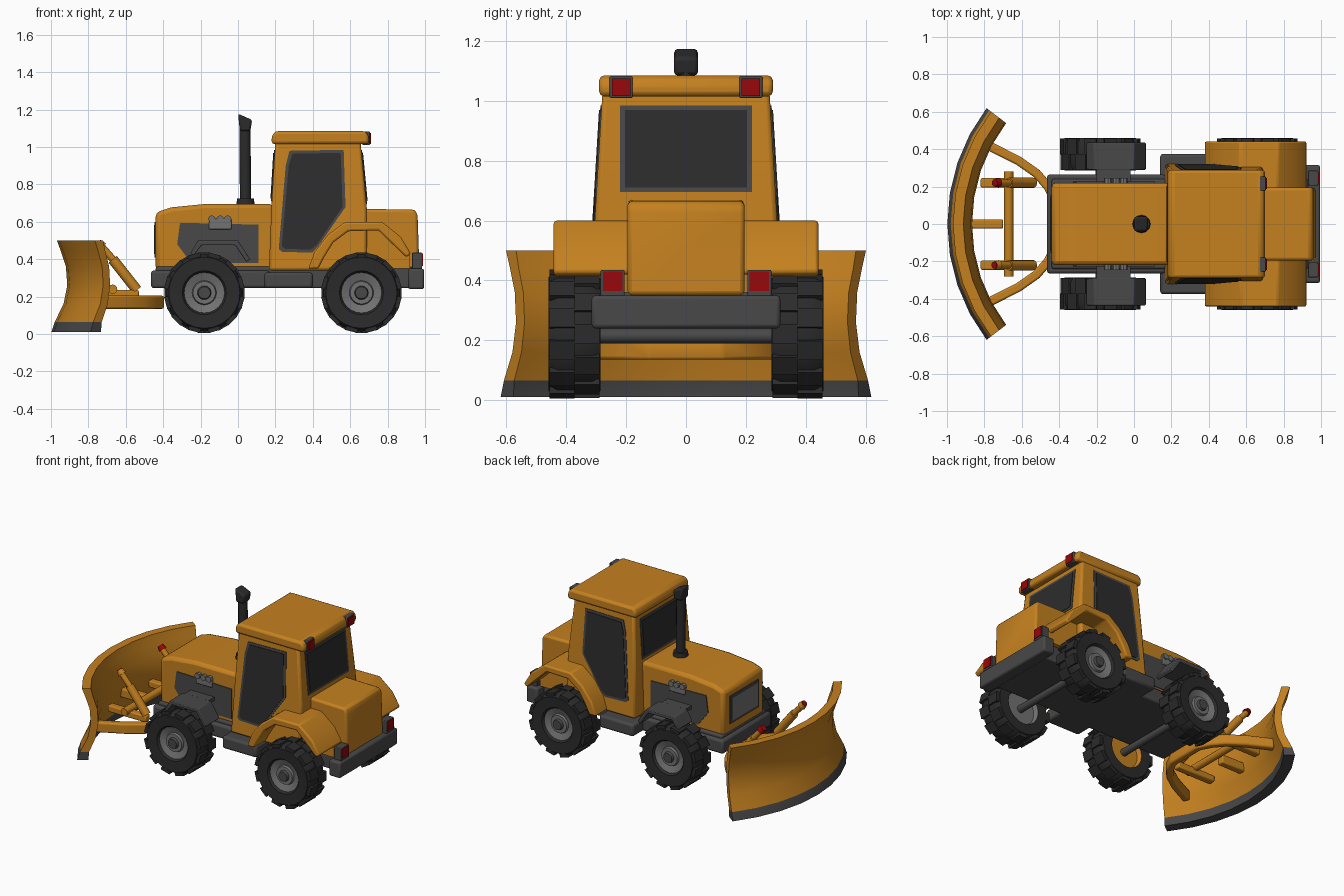
import bpy, bmesh, math
from mathutils import Vector, Matrix

if "Cube" in bpy.data.objects:
    bpy.data.objects.remove(bpy.data.objects["Cube"])


def material(name, r, g, b):
    m = bpy.data.materials.new(name)
    m.diffuse_color = (r, g, b, 1)
    m.use_nodes = True
    m.node_tree.nodes["Principled BSDF"].inputs["Base Color"].default_value = m.diffuse_color
    return m


ORANGE = material("orange paint", 0.56, 0.22, 0.014)
RUBBER = material("black rubber", 0.024, 0.024, 0.025)
GLASS = material("dark glass", 0.026, 0.026, 0.027)
STEEL = material("dark steel", 0.065, 0.065, 0.066)
GREY = material("hub grey", 0.17, 0.17, 0.17)
RED = material("red lamp", 0.32, 0.002, 0.003)


def finish(name, bm, mats, bevel=0, segments=2):
    bmesh.ops.recalc_face_normals(bm, faces=bm.faces)
    me = bpy.data.meshes.new(name)
    bm.to_mesh(me)
    bm.free()
    for m in mats if isinstance(mats, list) else [mats]:
        me.materials.append(m)
    ob = bpy.data.objects.new(name, me)
    bpy.context.collection.objects.link(ob)
    if bevel:
        mod = ob.modifiers.new("bevel", 'BEVEL')
        mod.width, mod.segments = bevel, segments
        mod.limit_method, mod.angle_limit = 'ANGLE', math.radians(25)
    return ob


def prism(name, pts, y0, y1, mat, bevel=0, lean=0):
    """Side profile in x, z extruded along y; lean narrows it with height."""
    bm = bmesh.new()
    rings = [[bm.verts.new((x, y - math.copysign(lean * z, y), z)) for x, z in pts] for y in (y0, y1)]
    n = len(pts)
    bm.faces.new(rings[0])
    bm.faces.new(rings[1])
    for i in range(n):
        j = (i + 1) % n
        bm.faces.new((rings[0][i], rings[0][j], rings[1][j], rings[1][i]))
    return finish(name, bm, mat, bevel)


def box(name, x0, x1, y0, y1, z0, z1, mat, bevel=0):
    return prism(name, [(x0, z0), (x1, z0), (x1, z1), (x0, z1)], y0, y1, mat, bevel)


def rod(name, a, b, r, mat, r2=None, sides=12):
    a, b = Vector(a), Vector(b)
    d = b - a
    bm = bmesh.new()
    mtx = Matrix.Translation((a + b) / 2) @ d.to_track_quat('Z', 'Y').to_matrix().to_4x4()
    bmesh.ops.create_cone(bm, cap_ends=True, segments=sides, radius1=r,
                          radius2=r if r2 is None else r2, depth=d.length, matrix=mtx)
    return finish(name, bm, mat)


def wheel(name, cx, cz, side, inner):
    y_in, y_out = 0.285, 0.46
    # revolved section: (radius, y, material of the band that follows)
    sec = [(0, y_in + .03, inner), (.11, y_in + .03, inner), (.12, y_in, 0), (.19, y_in, 0),
           (.207, y_in + .03, 0), (.207, y_out - .03, 0), (.19, y_out, 0), (.118, y_out - .005, 0),
           (.108, y_out - .02, 1), (.065, y_out - .035, 1), (.06, y_out - .02, 1),
           (.037, y_out - .02, 2), (.032, y_out - .002, 2), (0, y_out - .002, 2)]
    bm = bmesh.new()
    n = 24
    rings = []
    for r, y, _ in sec:
        angles = [2 * math.pi * k / n for k in range(n)] if r else [0]
        rings.append([bm.verts.new((cx + r * math.cos(t), side * y, cz + r * math.sin(t))) for t in angles])
    for (a, b), s in zip(zip(rings, rings[1:]), sec):
        for k in range(n):
            j = (k + 1) % n
            quad = [a[k % len(a)], a[j % len(a)], b[j % len(b)], b[k % len(b)]]
            f = bm.faces.new(list(dict.fromkeys(quad)))
            f.material_index = s[2]
    # staggered tread lugs
    for row in (0, 1):
        y = side * (y_in + .046 + row * .083)
        for k in range(12):
            t = Matrix.Rotation(2 * math.pi * (k + row / 2) / 12, 4, 'Y')
            m = Matrix.Translation((cx, y, cz)) @ t @ Matrix.Translation((0, 0, .203)) @ Matrix.Diagonal((.066, .084, .022, 1))
            bmesh.ops.create_cube(bm, size=1, matrix=m)
    finish(name, bm, [RUBBER, GREY, STEEL, ORANGE])


# Chassis, steps, bumper and axles
box("chassis", -.44, .93, -.24, .24, .245, .36, STEEL, .01)
box("front_frame", -.465, .17, -.265, .265, .245, .34, STEEL, .015)
box("side_steps", .14, .4, -.375, .375, .245, .33, STEEL, .015)
box("rear_bumper", .91, .995, -.315, .315, .24, .35, STEEL, .012)
for n, x in (("front", -.18), ("rear", .66)):
    rod(n + "_axle", (x, -.34, .215), (x, .34, .215), .025, STEEL)

# Hood with engine bay and nose grille
prism("hood", [(-.44, .34), (.19, .34), (.19, .695), (-.18, .695), (-.36, .677), (-.44, .65)], -.22, .22, ORANGE, .022)
box("grille_frame", -.446, -.43, -.155, .155, .41, .6, STEEL)
box("grille", -.449, -.43, -.138, .138, .427, .583, GREY)

# Cab, its roof and the rear engine cover
cab = [(.165, .34), (.69, .34), (.69, .66), (.655, 1.03), (.2, 1.03), (.18, .7)]
prism("cab", cab, -.341, .341, ORANGE, .015, lean=.06)
prism("roof", [(.18, 1.015), (.7, 1.015), (.7, 1.06), (.68, 1.085), (.2, 1.085), (.18, 1.06)], -.29, .29, ORANGE, .018)
prism("rear_cover", [(.62, .35), (.97, .35), (.96, .64), (.945, .665), (.62, .67)], -.195, .195, ORANGE, .018)


# Cab windows: a frame plate and a slightly proud pane
def rear_x(z): return .69 - .095 * (z - .66)
def front_x(z): return .18 + .0606 * (z - .7)


for part, mat, inset, proud in (("frame", STEEL, 0, .004), ("pane", GLASS, .016, .008)):
    lo, hi, w = .695 + inset, .985 - inset, .22 - inset
    prism("rear_window_" + part, [(rear_x(lo) - .005, lo), (rear_x(lo) + proud, lo), (rear_x(hi) + proud, hi),
                                  (rear_x(hi) - .005, hi)], -w, w, mat)
    lo = .71 + inset
    prism("front_window_" + part, [(front_x(lo) - proud, lo), (front_x(lo) + .005, lo), (front_x(hi) + .005, hi),
                                   (front_x(hi) - proud, hi)], -w, w, mat)
    i = inset
    outline = [(.218 + i, .455 + i), (.235 + i, .44 + i), (.395 - i / 2, .435 + i), (.43 - i / 2, .47 + i / 2),
               (.575 - i, .68), (.565 - i, .985 - i), (.275 + i, .98 - i), (.255 + i, .9)]
    for s in (1, -1):
        prism("side_window_" + part, outline, s * .338, s * (.341 + proud), mat, lean=.06)

# Parts repeated on both sides
rear_arch = [(.375, .35), (.41, .44), (.48, .53), (.57, .598), (.77, .6), (.87, .52), (.925, .43),
             (.9, .41), (.75, .555), (.59, .55), (.51, .49), (.46, .41), (.43, .35)]
front_arch = [(-.255, .43), (-.215, .5), (.0, .5), (.065, .4), (.045, .385), (-.015, .475), (-.195, .475), (-.235, .42)]
for s, side in ((1, "left"), (-1, "right")):
    prism(side + "_rear_fender", rear_arch, s * .17, s * .442, ORANGE, .01)
    prism(side + "_fender_wall", [(.43, .35), (.5, .5), (.6, .59), (.76, .59), (.92, .42), (.92, .35)],
          s * .17, s * .27, ORANGE)
    prism(side + "_front_fender", front_arch, s * .29, s * .435, STEEL, .005)
    box(side + "_fender_bracket", -.2, -.02, s * .2, s * .3, .475, .498, STEEL)
    prism(side + "_engine_bay", [(-.325, .48), (-.25, .38), (.11, .38), (.11, .585), (-.31, .595)],
          s * .2, s * .226, STEEL)
    box(side + "_engine_block", -.155, -.035, s * .2, s * .237, .56, .618, GREY, .005)
    for x in (-.14, -.095, -.055):
        rod(side + "_engine_plug", (x, s * .2, .615), (x, s * .245, .615), .02, GREY, sides=8)
    for n, x in (("front", -.18), ("rear", .66)):
        wheel(side + "_" + n + "_wheel", x, .221, s, 3 if n == "front" else 1)
    # lamps
    box(side + "_tail_lamp_housing", .93, .985, s * .205, s * .285, .345, .435, STEEL, .004)
    box(side + "_tail_lamp", .97, .99, s * .212, s * .278, .365, .43, RED)
    box(side + "_roof_lamp_housing", .665, .705, s * .178, s * .255, 1.01, 1.083, STEEL, .004)
    box(side + "_roof_lamp", .69, .711, s * .186, s * .247, 1.017, 1.075, RED)
    # lift cylinders of the blade
    box(side + "_blade_bracket", -.82, -.53, s * .195, s * .245, .19, .235, ORANGE, .008)
    rod(side + "_cylinder_body", (-.54, s * .22, .235), (-.67, s * .22, .4), .028, ORANGE)
    rod(side + "_cylinder_rod", (-.66, s * .22, .39), (-.735, s * .22, .475), .019, ORANGE)
    cap = rod(side + "_cylinder_cap", (-.725, s * .22, .465), (-.745, s * .22, .488), .027,
              RED if s > 0 else ORANGE, .02)
rod("right_cap_face", (-.744, -.22, .487), (-.748, -.22, .4915), .019, RED)
rod("blade_cross_shaft", (-.67, -.28, .24), (-.67, .28, .24), .025, ORANGE)
box("blade_center_mount", -.9, -.7, -.025, .025, .19, .25, ORANGE, .008)

# Push frame: a flat bar bent into a U under the nose, reaching the blade
half_path = [(-.78, .42), (-.62, .34), (-.52, .27), (-.46, .2), (-.42, .12)]
path = [Vector(p) for p in half_path] + [Vector((x, -y)) for x, y in reversed(half_path)]
bm = bmesh.new()
bars = []
for i, p in enumerate(path):
    d = (path[min(i + 1, len(path) - 1)] - path[max(i - 1, 0)]).normalized()
    side = Vector((-d.y, d.x)) * .024
    bars.append([bm.verts.new((*(p + k * side), z)) for k, z in ((1, .135), (1, .205), (-1, .205), (-1, .135))])
for a, b in zip(bars, bars[1:]):
    for i in range(4):
        bm.faces.new((a[i], a[(i + 1) % 4], b[(i + 1) % 4], b[i]))
bm.faces.new(bars[0])
bm.faces.new(bars[-1])
finish("push_frame", bm, ORANGE, .01)

# Exhaust stack with slanted outlet
rod("exhaust_base", (.04, 0, .68), (.04, 0, .725), .05, RUBBER, .045)
rod("exhaust_pipe", (.04, 0, .72), (.037, 0, 1.1), .03, RUBBER)
prism("exhaust_outlet", [(.01, 1.085), (.066, 1.085), (.076, 1.145), (0, 1.178)], -.04, .04, RUBBER, .012)

# Dozer blade: curved section swept round an arc, with a steel cutting edge
section = [(0, .01), (.018, .065), (.065, .16), (.085, .26), (.078, .36), (.052, .44), (.03, .5),
           (.085, .5), (.1, .44), (.125, .36), (.132, .26), (.115, .16), (.075, .065), (.07, .01)]
bm = bmesh.new()
R, steps, half = 1.02, 8, math.radians(37.4)
rings = []
for k in range(steps + 1):
    t = -half + 2 * half * k / steps
    rings.append([bm.verts.new((.022 - (R - d) * math.cos(t), (R - d) * math.sin(t), z)) for d, z in section])
n = len(section)
for a, b in zip(rings, rings[1:]):
    for i in range(n):
        j = (i + 1) % n
        bm.faces.new((a[i], a[j], b[j], b[i]))
for ring in (rings[0], rings[-1]):
    for i in range(n // 2 - 1):
        bm.faces.new((ring[i], ring[i + 1], ring[n - 2 - i], ring[n - 1 - i]))
for f in bm.faces:
    f.material_index = int(f.calc_center_median().z < .05)
finish("dozer_blade", bm, [ORANGE, STEEL])

# Smooth shading with sharp corners kept
bpy.ops.object.select_all(action='DESELECT')
for ob in bpy.context.scene.objects:
    ob.select_set(True)
    bpy.context.view_layer.objects.active = ob
bpy.ops.object.shade_smooth_by_angle(angle=math.radians(32))
